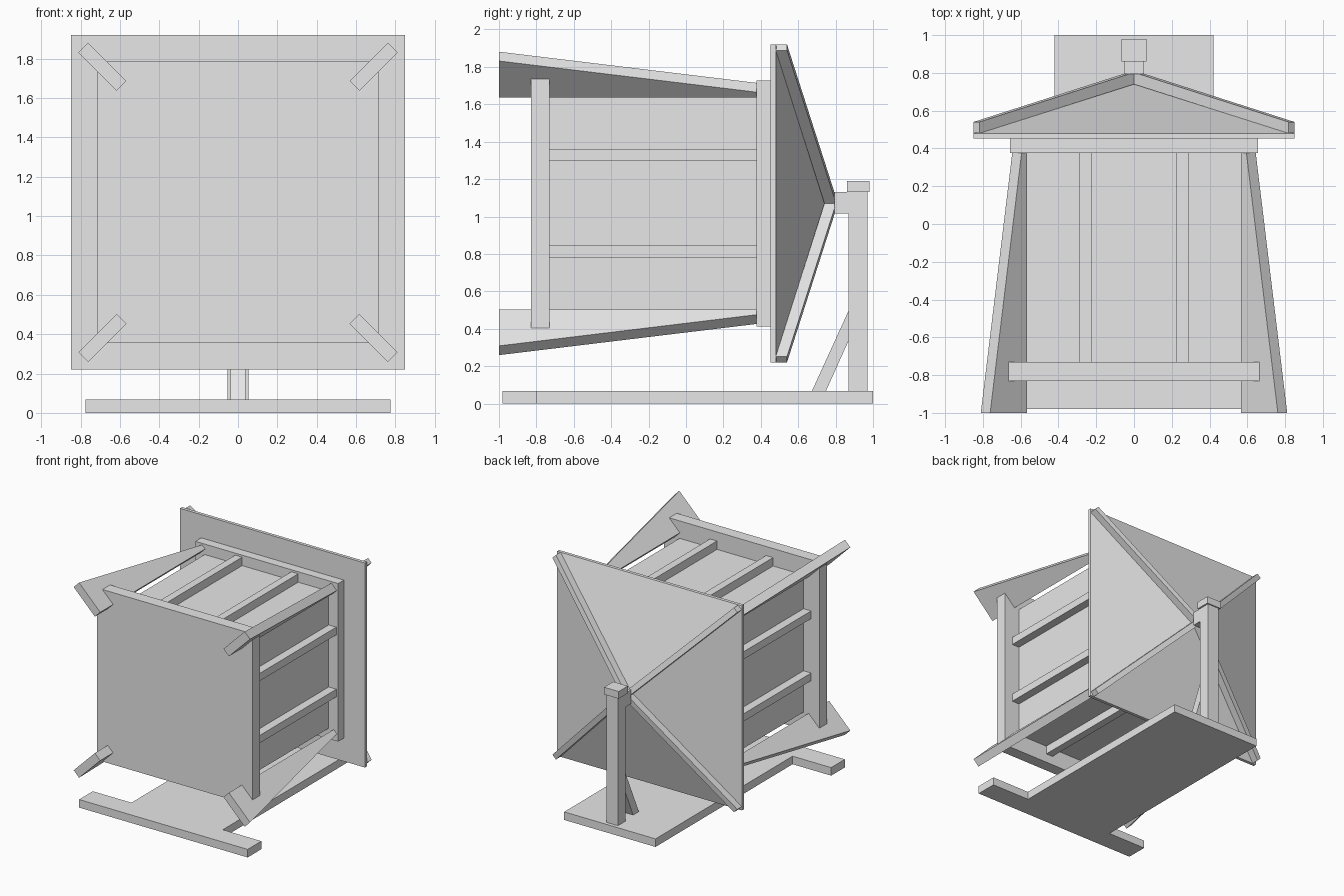
import bpy, bmesh, math
from mathutils import Vector

if "Cube" in bpy.data.objects:
    bpy.data.objects.remove(bpy.data.objects["Cube"])

CZ = 1.07  # height of the body axis

grey = bpy.data.materials.new("plain grey")
grey.diffuse_color = (0.8, 0.8, 0.8, 1)
grey.use_nodes = True
grey.node_tree.nodes["Principled BSDF"].inputs["Base Color"].default_value = grey.diffuse_color


def finish(name, bm):
    bmesh.ops.recalc_face_normals(bm, faces=bm.faces)
    me = bpy.data.meshes.new(name)
    bm.to_mesh(me)
    bm.free()
    me.materials.append(grey)
    ob = bpy.data.objects.new(name, me)
    bpy.context.collection.objects.link(ob)
    return ob


def prism(name, pts, offset):
    """Extrude a flat outline of 3D points along an offset vector."""
    bm = bmesh.new()
    face = bm.faces.new([bm.verts.new(p) for p in pts])
    new = bmesh.ops.extrude_face_region(bm, geom=[face])["geom"]
    verts = [g for g in new if isinstance(g, bmesh.types.BMVert)]
    bmesh.ops.translate(bm, verts=verts, vec=Vector(offset))
    return finish(name, bm)


def box(name, x0, x1, y0, y1, z0, z1):
    pts = [(x0, y0, z0), (x1, y0, z0), (x1, y1, z0), (x0, y1, z0)]
    return prism(name, pts, (0, 0, z1 - z0))


def slab(name, half, y0, y1):
    """Square block centred on the body axis."""
    return box(name, -half, half, y0, y1, CZ - half, CZ + half)


def diagonal(name, sx, sz, profile, thick):
    """Board standing on a body diagonal; profile is (radius, y)."""
    d = Vector((sx, 0, sz)).normalized()
    n = Vector((sx, 0, -sz)).normalized() * thick
    axis = Vector((0, 0, CZ))
    pts = [axis + d * r + Vector((0, y, 0)) - n / 2 for r, y in profile]
    return prism(name, pts, n)


# Body: core, front panel, back frame and large back plate
slab("body_core", 0.57, -0.74, 0.385)
slab("front_panel", 0.715, -0.83, -0.73)
slab("back_frame", 0.657, 0.377, 0.455)
slab("roof_plate", 0.85, 0.453, 0.48)

# Slats, two on each of the four sides
for s in (-1, 1):
    for c in (-0.258, 0.258):
        a, b = sorted((s * 0.55, s * 0.64))
        box("side_slat", a, b, -0.74, 0.385, CZ + c - 0.032, CZ + c + 0.032)
        box("cross_slat", c - 0.032, c + 0.032, -0.74, 0.385, CZ + a, CZ + b)

# Pyramid roof on the back plate
bm = bmesh.new()
base = [bm.verts.new((x * 0.85, 0.48, CZ + z * 0.85))
        for x, z in ((-1, -1), (1, -1), (1, 1), (-1, 1))]
apex = bm.verts.new((0, 0.745, CZ))
bm.faces.new(base)
for i in range(4):
    bm.faces.new((base[i], base[(i + 1) % 4], apex))
finish("pyramid_roof", bm)

# Flared corner fins and roof ridge bars
for sx in (-1, 1):
    for sz in (-1, 1):
        diagonal("corner_fin", sx, sz,
                 [(0.837, -1), (1.112, -1), (0.875, 0.385), (0.837, 0.385)], 0.07)
        diagonal("ridge_bar", sx, sz,
                 [(0.0, 0.745), (1.18, 0.48), (1.18, 0.54), (0.02, 0.803), (0, 0.803)], 0.045)

# Stand: post, cap, arm and slanted brace
box("post", -0.053, 0.053, 0.87, 0.97, 0.06, 1.13)
box("post_cap", -0.067, 0.067, 0.86, 0.98, 1.13, 1.19)
box("arm", -0.053, 0.053, 0.795, 0.88, 1.015, 1.13)
prism("brace", [(-0.038, 0.67, 0.06), (-0.038, 0.745, 0.06),
                (-0.038, 0.88, 0.36), (-0.038, 0.88, 0.52)], (0.076, 0, 0))

# T-shaped base
half = [(0.775, -0.98), (0.775, -0.8), (0.42, -0.8), (0.42, 1.0)]
outline = half + [(-x, y) for x, y in reversed(half)]
prism("base", [(x, y, 0) for x, y in outline], (0, 0, 0.067))
